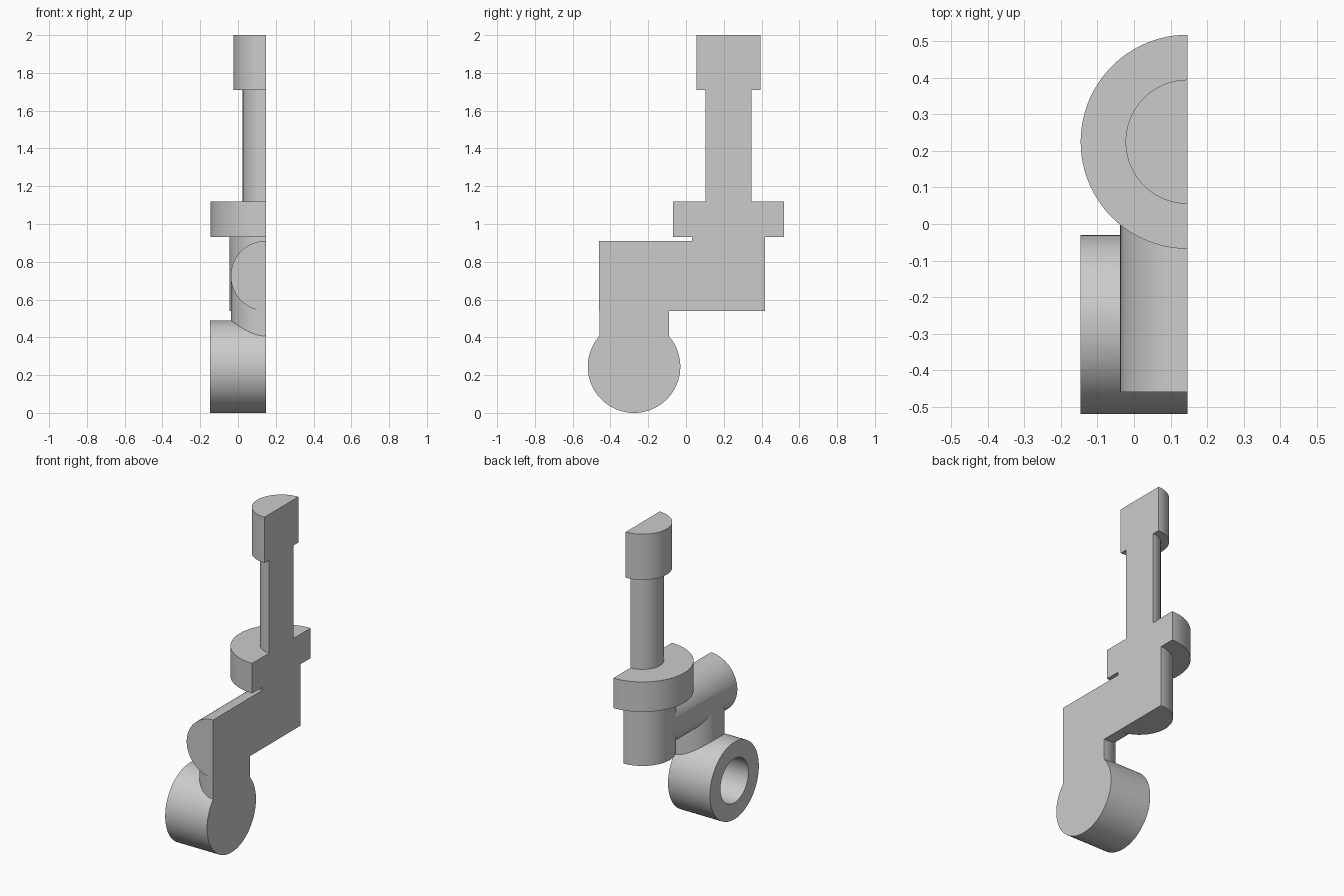
import bpy
import math
from mathutils import Vector

cube = bpy.data.objects.get("Cube")
if cube:
    bpy.data.objects.remove(cube, do_unlink=True)

CUT_X = 0.147      # section plane, shared by every axis of the link
POST_Y = 0.225     # vertical post axis
EYE_Y, EYE_Z = -0.275, 0.245
ARM_Z = 0.725

steel = bpy.data.materials.new("grey steel")
steel.use_nodes = True
colour = (0.6, 0.6, 0.6, 1.0)
steel.diffuse_color = colour
steel.node_tree.nodes["Principled BSDF"].inputs["Base Color"].default_value = colour


def cylinder(name, start, end, radius):
    """Smooth cylinder between two points."""
    start, end = Vector(start), Vector(end)
    axis = end - start
    bpy.ops.mesh.primitive_cylinder_add(
        vertices=96, radius=radius, depth=axis.length,
        location=(start + end) / 2,
        rotation=axis.to_track_quat('Z', 'Y').to_euler())
    obj = bpy.context.object
    obj.name = name
    obj.data.materials.append(steel)
    return obj


def post(name, y, bottom, top, radius):
    return cylinder(name, (CUT_X, y, bottom), (CUT_X, y, top), radius)


# Eye at the foot, and the parts joined to it
link = cylinder("swivel_link", (-0.147, EYE_Y, EYE_Z), (0.3, EYE_Y, EYE_Z), 0.245)
joined = [
    post("eye_stem", EYE_Y, EYE_Z, ARM_Z, 0.184),
    cylinder("cross_arm", (CUT_X, -0.46, ARM_Z), (CUT_X, POST_Y, ARM_Z), 0.185),
    post("post_base", POST_Y, 0.54, 1.0, 0.192),
    post("flange", POST_Y, 0.93, 1.12, 0.293),
    post("rod", POST_Y, 1.0, 1.8, 0.122),
    post("rod_head", POST_Y, 1.71, 2.0, 0.17),
]

# Blind bore in the eye and the block that cuts the link in half
bore = cylinder("bore_cutter", (-0.3, EYE_Y, EYE_Z), (0.06, EYE_Y, EYE_Z), 0.14)
bpy.ops.mesh.primitive_cube_add(size=3, location=(CUT_X + 1.5, 0, 1))
half = bpy.context.object
half.name = "half_cutter"
half.data.materials.append(steel)

steps = [(p, 'UNION') for p in joined] + [(bore, 'DIFFERENCE'), (half, 'DIFFERENCE')]
bpy.context.view_layer.objects.active = link
for part, operation in steps:
    part.hide_render = True
    mod = link.modifiers.new(part.name, 'BOOLEAN')
    mod.operation = operation
    mod.solver = 'EXACT'
    mod.object = part
    bpy.ops.object.modifier_apply(modifier=mod.name)
for part, _ in steps:
    bpy.data.objects.remove(part, do_unlink=True)

# Smooth round walls, sharp rims
bpy.ops.object.select_all(action='DESELECT')
link.select_set(True)
bpy.context.view_layer.objects.active = link
bpy.ops.object.shade_smooth_by_angle(angle=math.radians(25))
